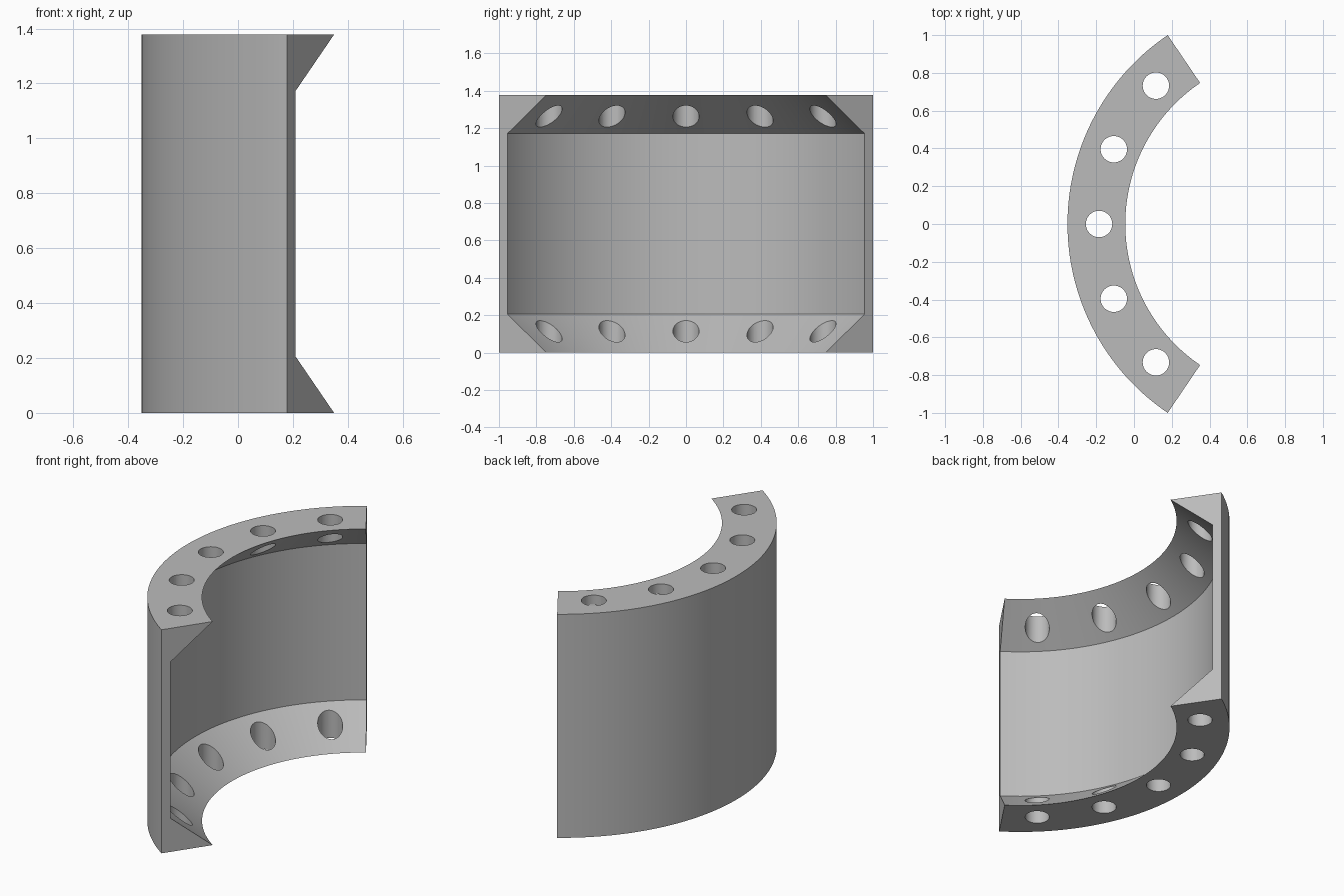
import bpy, bmesh, math

if "Cube" in bpy.data.objects:
    bpy.data.objects.remove(bpy.data.objects["Cube"], do_unlink=True)

HEIGHT = 1.378
CENTRE_X = 0.856
R_OUT, R_WALL, R_LIP = 1.208, 1.154, 0.902
LIP = 0.207                      # height of the sloped flange
HALF = math.asin(1 / R_OUT)      # half of the arc angle
STEPS = 80
HOLES, HOLE_R, HOLE_RING = 5, 0.07, 1.041


def on_arc(r, angle, z):
    return (CENTRE_X - r * math.cos(angle), r * math.sin(angle), z)


def make_object(name, bm):
    bmesh.ops.recalc_face_normals(bm, faces=bm.faces)
    mesh = bpy.data.meshes.new(name)
    bm.to_mesh(mesh)
    bm.free()
    obj = bpy.data.objects.new(name, mesh)
    bpy.context.collection.objects.link(obj)
    return obj


grey = bpy.data.materials.new("plain grey")
grey.use_nodes = True
colour = (0.5, 0.5, 0.5, 1)
grey.diffuse_color = colour
grey.node_tree.nodes["Principled BSDF"].inputs["Base Color"].default_value = colour

# Curved wall with sloped flanges: a profile swept along the arc
profile = [(R_OUT, 0), (R_OUT, HEIGHT), (R_LIP, HEIGHT),
           (R_WALL, HEIGHT - LIP), (R_WALL, LIP), (R_LIP, 0)]
bm = bmesh.new()
rings = []
for i in range(STEPS + 1):
    angle = HALF * (2 * i / STEPS - 1)
    rings.append([bm.verts.new(on_arc(r, angle, z)) for r, z in profile])
count = len(profile)
for a, b in zip(rings, rings[1:]):
    for j in range(count):
        k = (j + 1) % count
        bm.faces.new((a[j], a[k], b[k], b[j]))
bm.faces.new(rings[0])
bm.faces.new(rings[-1])
shell = make_object("flanged_arc_shell", bm)
shell.data.materials.append(grey)

# Bolt holes drilled vertically through both flanges
bm = bmesh.new()
for i in range(HOLES):
    angle = HALF * ((2 * i + 1) / HOLES - 1)
    drill = bmesh.ops.create_cone(bm, cap_ends=True, segments=40, radius1=HOLE_R,
                                  radius2=HOLE_R, depth=HEIGHT + 0.4)
    bmesh.ops.translate(bm, verts=drill["verts"],
                        vec=on_arc(HOLE_RING, angle, HEIGHT / 2))
cutter = make_object("bolt_hole_cutter", bm)
cutter.data.materials.append(grey)
cutter.hide_render = True

cut = shell.modifiers.new("bolt holes", "BOOLEAN")
cut.operation = "DIFFERENCE"
cut.solver = "EXACT"
cut.object = cutter
bpy.ops.object.select_all(action="DESELECT")
bpy.context.view_layer.objects.active = shell
shell.select_set(True)
bpy.ops.object.modifier_apply(modifier=cut.name)
bpy.data.objects.remove(cutter, do_unlink=True)
bpy.ops.object.shade_smooth_by_angle(angle=math.radians(30))
